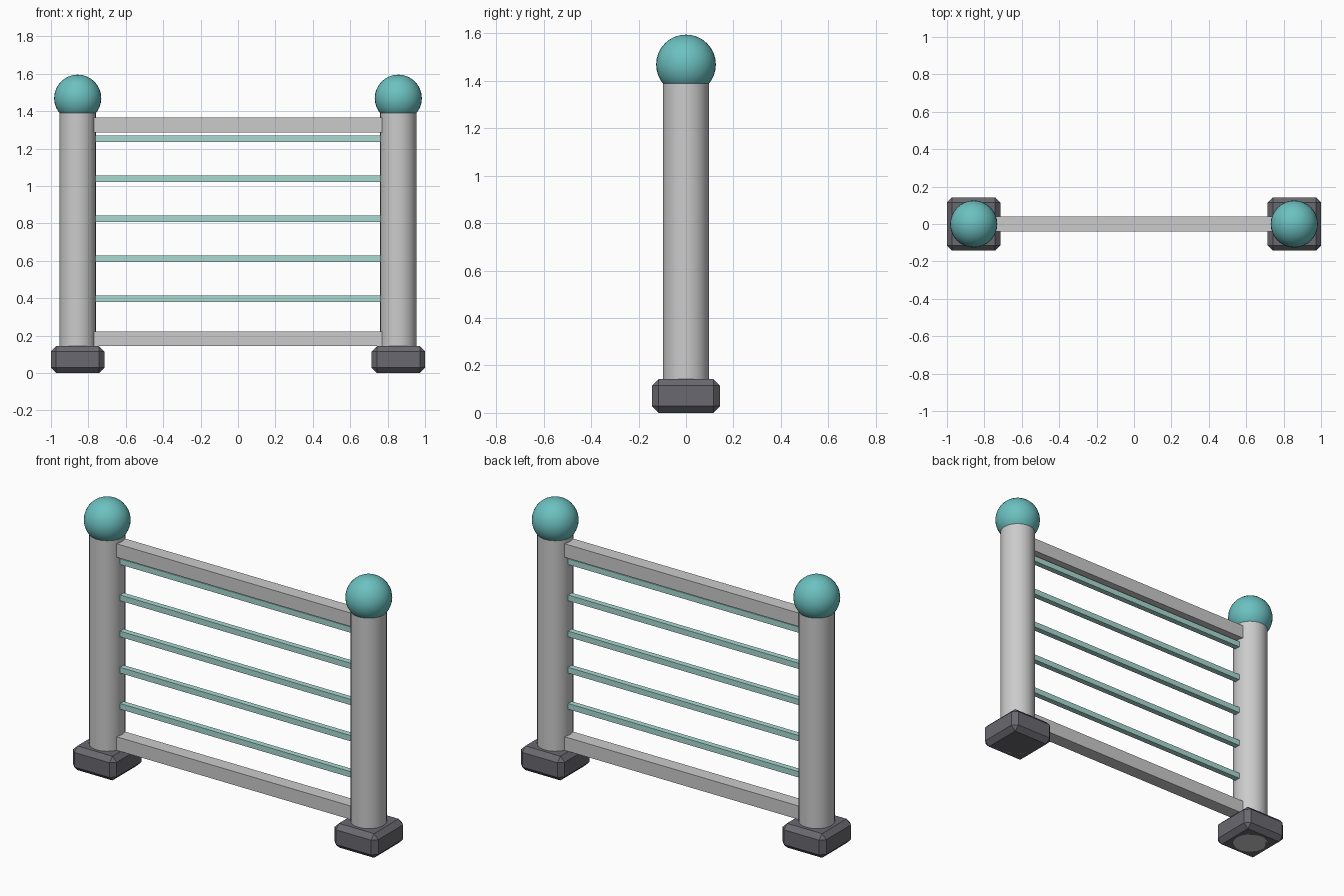
import bpy

if "Cube" in bpy.data.objects:
    bpy.data.objects.remove(bpy.data.objects["Cube"])

POST_X = 0.857


def paint(ob, name, color):
    mat = bpy.data.materials.get(name) or bpy.data.materials.new(name)
    mat.diffuse_color = color
    mat.use_nodes = True
    mat.node_tree.nodes["Principled BSDF"].inputs["Base Color"].default_value = mat.diffuse_color
    ob.data.materials.append(mat)


def box(name, size, loc):
    bpy.ops.mesh.primitive_cube_add(size=1, location=loc)
    ob = bpy.context.object
    ob.name = name
    ob.scale = size
    bpy.ops.object.transform_apply(location=False, rotation=False, scale=True)
    return ob


TEAL = (0.15, 0.53, 0.53, 1)
PALE = (0.40, 0.70, 0.64, 1)
DARK = (0.14, 0.14, 0.16, 1)

for side, sx in (("left", -1), ("right", 1)):
    x = sx * POST_X
    # chamfered foot block
    foot = box(f"{side}_foot", (0.286, 0.286, 0.143), (x, 0, 0.0715))
    bev = foot.modifiers.new("chamfer", "BEVEL")
    bev.width = 0.028
    bev.segments = 1
    paint(foot, "dark_grey", DARK)

    # round post, running from the ground into the ball
    bpy.ops.mesh.primitive_cylinder_add(vertices=32, radius=0.097, depth=1.43, location=(x, 0, 0.715))
    bpy.context.object.name = f"{side}_post"
    bpy.ops.object.shade_smooth_by_angle()

    # ball finial
    bpy.ops.mesh.primitive_uv_sphere_add(segments=32, ring_count=16, radius=0.126, location=(x, 0, 1.469))
    ball = bpy.context.object
    ball.name = f"{side}_ball"
    bpy.ops.object.shade_smooth()
    paint(ball, "teal", TEAL)

# thick top and bottom rails
for name, z in (("bottom_rail", 0.183), ("top_rail", 1.326)):
    box(name, (1.60, 0.08, 0.08), (0, 0, z))

# thin bars between the rails
for i in range(5):
    bar = box(f"bar_{i + 1}", (1.60, 0.034, 0.034), (0, 0, 0.396 + i * 0.2142))
    paint(bar, "pale_teal", PALE)
